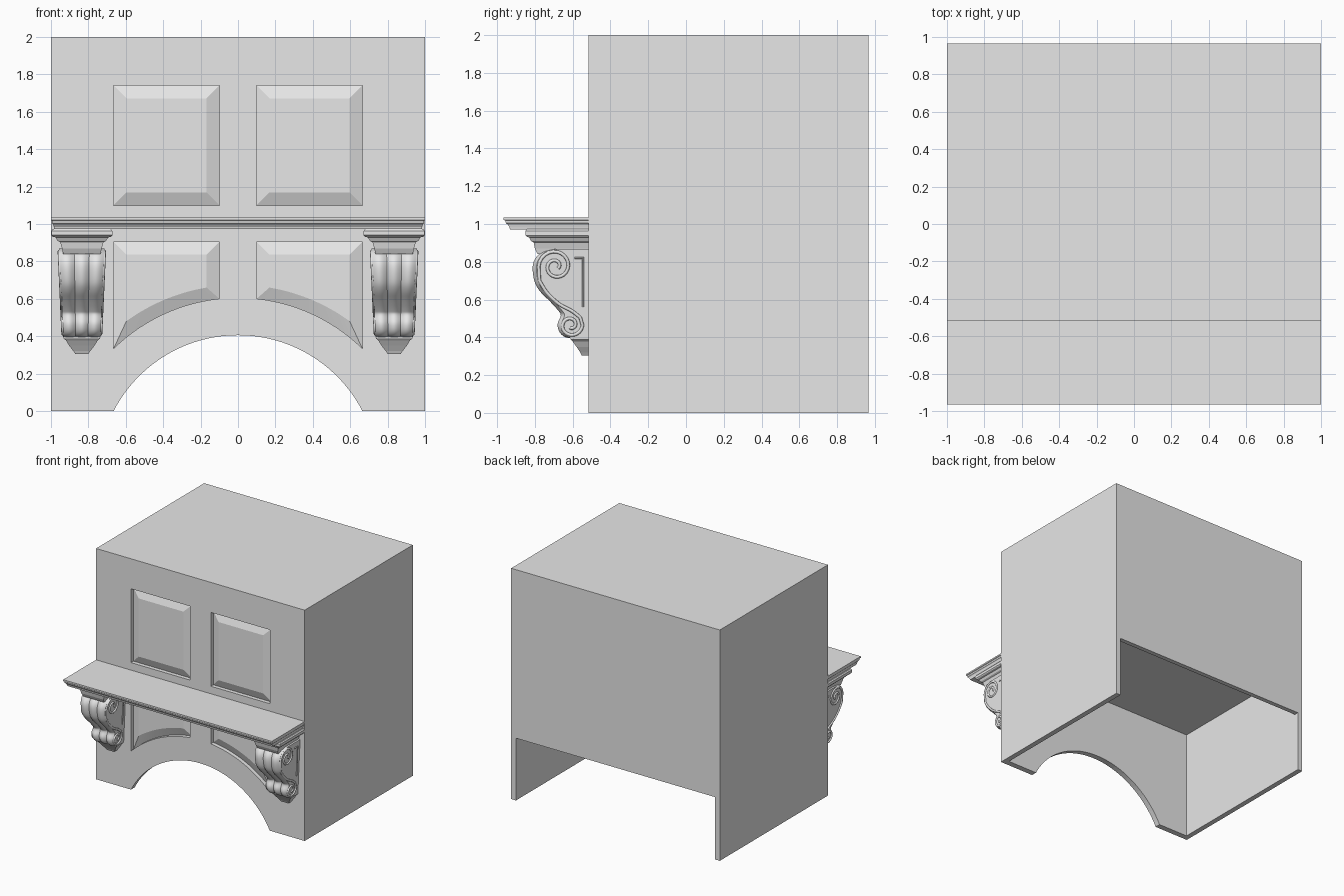
import bpy, bmesh
from math import sin, cos, pi, sqrt
from mathutils import Vector

cube = bpy.data.objects.get("Cube")
if cube:
    bpy.data.objects.remove(cube, do_unlink=True)

grey = bpy.data.materials.new("light_grey")
grey.use_nodes = True
grey.diffuse_color = (0.8, 0.8, 0.8, 1)
grey.node_tree.nodes["Principled BSDF"].inputs["Base Color"].default_value = (0.8, 0.8, 0.8, 1)

FRONT = -0.515      # front face of the hood
POCKET = -0.48      # floor of the panel recesses
ARCH_Z = -0.343     # centre height shared by all arches


def activate(obj):
    bpy.ops.object.select_all(action='DESELECT')
    obj.select_set(True)
    bpy.context.view_layer.objects.active = obj


def loft(name, rings, smooth=False):
    """Closed solid skinned through rings with equal point counts."""
    bm = bmesh.new()
    loops = [[bm.verts.new(p) for p in ring] for ring in rings]
    for a, b in zip(loops, loops[1:]):
        for i in range(len(a)):
            j = (i + 1) % len(a)
            bm.faces.new((a[i], a[j], b[j], b[i]))
    bm.faces.new(loops[0])
    bm.faces.new(loops[-1])
    bmesh.ops.recalc_face_normals(bm, faces=bm.faces)
    mesh = bpy.data.meshes.new(name)
    bm.to_mesh(mesh)
    bm.free()
    obj = bpy.data.objects.new(name, mesh)
    bpy.context.collection.objects.link(obj)
    mesh.materials.append(grey)
    if smooth:
        activate(obj)
        bpy.ops.object.shade_smooth_by_angle(angle=0.6)
    return obj


def prism_y(name, outline, y0, y1):
    return loft(name, [[(x, y, z) for x, z in outline] for y in (y0, y1)])


def prism_x(name, outline, x0, x1):
    return loft(name, [[(x, y, z) for y, z in outline] for x in (x0, x1)])


def cut(obj, cutter):
    mod = obj.modifiers.new("cut", 'BOOLEAN')
    mod.solver = 'EXACT'
    mod.object = cutter
    activate(obj)
    bpy.ops.object.modifier_apply(modifier=mod.name)
    bpy.data.objects.remove(cutter, do_unlink=True)


def moulding(name, cx, levels):
    """Stepped moulding against the front: (z, half width, front y)."""
    return loft(name, [[(cx - h, FRONT + 0.005, z), (cx - h, y, z),
                        (cx + h, y, z), (cx + h, FRONT + 0.005, z)]
                       for z, h, y in levels])


def smooth_path(pts, steps=4):
    """Catmull-Rom sampling of 2D points."""
    p = [Vector(q) for q in [pts[0]] + pts + [pts[-1]]]
    out = []
    for a, b, c, d in zip(p, p[1:], p[2:], p[3:]):
        for k in range(steps):
            t = k / steps
            out.append(0.5 * (2 * b + (c - a) * t + (2 * a - 5 * b + 4 * c - d) * t * t
                              + (3 * b - a - 3 * c + d) * t ** 3))
    return out + [p[-1]]


def tube(name, points, radius):
    curve = bpy.data.curves.new(name, 'CURVE')
    curve.dimensions = '3D'
    curve.bevel_depth = radius
    curve.bevel_resolution = 2
    curve.use_fill_caps = True
    spline = curve.splines.new('POLY')
    spline.points.add(len(points) - 1)
    for sp, p in zip(spline.points, points):
        sp.co = (*p, 1)
    curve.materials.append(grey)
    obj = bpy.data.objects.new(name, curve)
    bpy.context.collection.objects.link(obj)
    activate(obj)
    bpy.ops.object.convert(target='MESH')
    bpy.ops.object.shade_smooth_by_angle(angle=0.9)


# Panel outlines, shrunk by a margin m
def upper_panel(side, m):
    x0, x1 = 0.1 + m, 0.665 - m
    return [(side * x, z) for x, z in
            ((x0, 1.1 + m), (x1, 1.1 + m), (x1, 1.74 - m), (x0, 1.74 - m))]


def lower_panel(side, m, n=20):
    x0, x1, r = 0.1 + m, 0.665 - m, 0.949 + m
    xs = [x0 + (x1 - x0) * i / n for i in range(n + 1)]
    arc = [(x, ARCH_Z + sqrt(r * r - x * x)) for x in xs]
    return [(side * x, z) for x, z in arc + [(x1, 0.905 - m), (x0, 0.905 - m)]]


# Hood body: block hollowed from below, open low at the back, arched in front
hood = prism_x("hood_body", [(FRONT, 0), (0.965, 0), (0.965, 2), (FRONT, 2)], -1, 1)
cut(hood, prism_x("hollow_cutter", [(-0.465, -0.1), (1.1, -0.1), (1.1, 0.54), (0.925, 0.54),
                                    (0.925, 0.96), (-0.465, 0.96)], -0.955, 0.955))
arch = [(0.7485 * cos(2 * pi * i / 96), ARCH_Z + 0.7485 * sin(2 * pi * i / 96))
        for i in range(96)]
cut(hood, prism_y("arch_cutter", arch, -0.7, -0.3))

# Recessed pockets with raised, bevelled panels
for side, word in ((1, "left"), (-1, "right")):
    for outline, level in ((upper_panel, "upper"), (lower_panel, "lower")):
        cut(hood, prism_y("pocket_cutter", outline(side, 0), -0.7, POCKET))
        loft(f"{level}_{word}_panel",
             [[(x, y, z) for x, z in outline(side, m)]
              for m, y in ((0, POCKET + 0.005), (0, POCKET - 0.001), (0.068, FRONT + 0.007))])

# Mantel shelf
moulding("mantel_shelf", 0, [
    (1.035, 1, -0.965), (1.022, 1, -0.965), (1.018, 0.995, -0.957), (1.004, 0.994, -0.953),
    (0.998, 0.988, -0.945), (0.985, 0.985, -0.935), (0.972, 0.983, -0.932)])


def half_width(z):
    return 0.1 + 0.045 * (z - 0.4)


def spiral(cy, cz, r0, r1, a0, a1, n=36):
    pts = []
    for i in range(n + 1):
        t = i / n
        r, a = r0 + (r1 - r0) * t, a0 + (a1 - a0) * t
        pts.append((cy + r * cos(a), cz + r * sin(a)))
    return pts


corbel_front = smooth_path([
    (-0.70, 0.868), (-0.765, 0.85), (-0.802, 0.81), (-0.812, 0.76), (-0.80, 0.69),
    (-0.77, 0.64), (-0.72, 0.59), (-0.675, 0.54), (-0.663, 0.515), (-0.68, 0.47),
    (-0.668, 0.425), (-0.63, 0.398), (-0.57, 0.40)])
scroll_line = (spiral(-0.69, 0.775, 0.015, 0.09, -2.2 * pi, pi)
               + smooth_path([(-0.776, 0.70), (-0.735, 0.635), (-0.67, 0.575),
                              (-0.605, 0.54), (-0.56, 0.505)])
               + spiral(-0.61, 0.465, 0.062, 0.014, 0, -2.6 * pi))
frame_line = [(-0.59, 0.82), (-0.545, 0.82), (-0.545, 0.56)]

# Corbels: capital, fluted scroll body, foot and side scrollwork
for side, word in ((1, "left"), (-1, "right")):
    cx = side * 0.835
    moulding(f"{word}_corbel_capital", cx, [
        (0.973, 0.155, -0.84), (0.963, 0.163, -0.85), (0.94, 0.163, -0.85),
        (0.932, 0.156, -0.84), (0.928, 0.14, -0.83), (0.91, 0.13, -0.82),
        (0.903, 0.116, -0.807), (0.87, 0.106, -0.80), (0.84, 0.1, -0.785)])
    rings = []
    for k in range(25):
        u = k / 12 - 1
        dent = 0.02 * (1 - abs(cos(1.5 * pi * u)))
        rings.append([(cx + u * half_width(z), y + dent, z) for y, z in corbel_front]
                     + [(cx + u * half_width(z), FRONT + 0.005, z) for z in (0.40, 0.868)])
    loft(f"{word}_corbel_body", rings, smooth=True)
    moulding(f"{word}_corbel_foot", cx, [
        (0.42, 0.09, -0.6), (0.405, 0.1, -0.615), (0.388, 0.098, -0.61), (0.378, 0.085, -0.6),
        (0.35, 0.068, -0.58), (0.32, 0.045, -0.56), (0.305, 0.035, -0.553)])
    for face in (1, -1):
        for part, line, radius in (("scroll", scroll_line, 0.009), ("frame", frame_line, 0.006)):
            tube(f"{word}_corbel_{part}",
                 [(cx + face * half_width(z), y, z) for y, z in line], radius)
